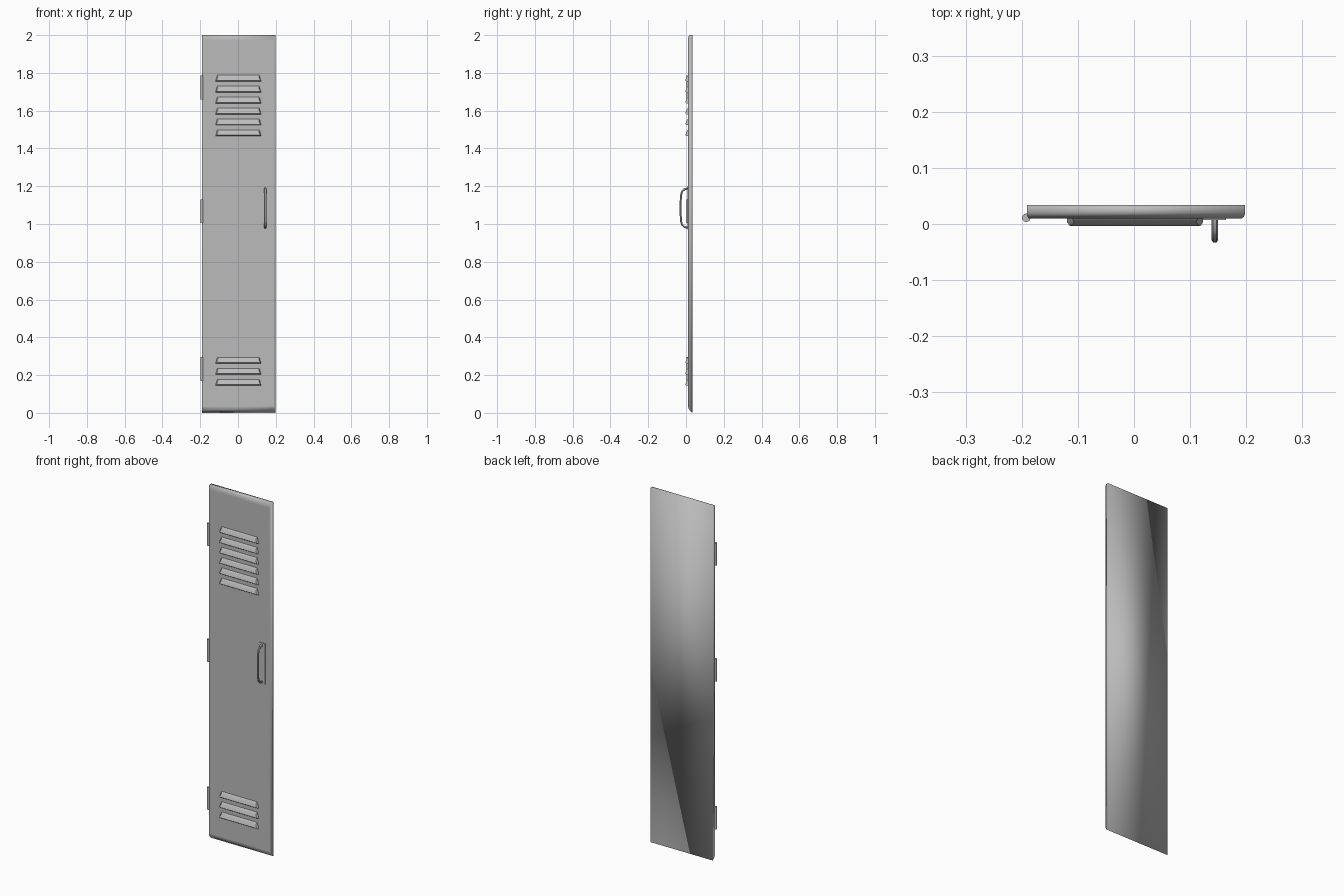
import bpy
import bmesh

if "Cube" in bpy.data.objects:
    bpy.data.objects.remove(bpy.data.objects["Cube"])

GREY = (0.5, 0.5, 0.5, 1)
paint = bpy.data.materials.new("grey paint")
paint.use_nodes = True
paint.diffuse_color = GREY
paint.node_tree.nodes["Principled BSDF"].inputs["Base Color"].default_value = GREY


def finish(obj, angle=None):
    """Paint an object and smooth it, keeping edges over the angle sharp."""
    obj.data.materials.append(paint)
    bpy.ops.object.select_all(action="DESELECT")
    obj.select_set(True)
    bpy.context.view_layer.objects.active = obj
    if angle is None:
        bpy.ops.object.shade_smooth()
    else:
        bpy.ops.object.shade_smooth_by_angle(angle=angle)


def loft(name, rings, angle=None):
    """Join four-cornered rings, back to front, into a closed solid."""
    bm = bmesh.new()
    loops = [[bm.verts.new(p) for p in ring] for ring in rings]
    for a, b in zip(loops, loops[1:]):
        for i in range(4):
            j = (i + 1) % 4
            bm.faces.new((a[i], a[j], b[j], b[i]))
    bm.faces.new(loops[0])
    bm.faces.new(loops[-1])
    bmesh.ops.recalc_face_normals(bm, faces=bm.faces)
    mesh = bpy.data.meshes.new(name)
    bm.to_mesh(mesh)
    bm.free()
    obj = bpy.data.objects.new(name, mesh)
    bpy.context.collection.objects.link(obj)
    finish(obj, angle)


def rect(y, x0, x1, z0, z1):
    return [(x0, y, z0), (x1, y, z0), (x1, y, z1), (x0, y, z1)]


# Door panel: rounded front rim, long slope along the bottom
loft("door_panel", [
    rect(0.034, -0.191, 0.198, 0, 2),
    rect(0.019, -0.191, 0.198, 0.014, 2),
    rect(0.013, -0.19, 0.196, 0.024, 1.995),
    rect(0.01, -0.188, 0.192, 0.033, 1.975),
    rect(0.01, -0.186, 0.19, 0.035, 1.973),
])


# Louvers: pressed hoods, deepest along the lower lip
def louver(name, z):
    def ring(y_low, y_high, low, high, z_low, z_high):
        c = 0.002
        return [(c - low, y_low, z_low), (c + low, y_low, z_low),
                (c + high, y_high, z_high), (c - high, y_high, z_high)]
    loft(name, [
        ring(0.012, 0.012, 0.121, 0.112, z, z + 0.034),
        ring(0.003, 0.008, 0.121, 0.111, z, z + 0.031),
        ring(-0.004, 0.003, 0.116, 0.108, z + 0.005, z + 0.023),
    ], 0.6)


for prefix, start, count in (("upper", 1.465, 6), ("lower", 0.145, 3)):
    for i in range(count):
        louver(f"{prefix}_louver_{i + 1}", start + i * 0.058)

# Hinge barrels on the right edge
for label, z in (("bottom", 0.233), ("middle", 1.068), ("top", 1.722)):
    bpy.ops.mesh.primitive_cylinder_add(
        vertices=16, radius=0.0075, depth=0.126, location=(-0.192, 0.011, z))
    hinge = bpy.context.object
    hinge.name = label + "_hinge"
    finish(hinge, 0.7)

# Handle backing plate
loft("handle_plate", [
    rect(0.012, 0.123, 0.164, 0.97, 1.2),
    rect(0.007, 0.123, 0.164, 0.97, 1.2),
], 0.5)

# Handle grip: a bent bar swept along a path, made into a mesh
curve = bpy.data.curves.new("handle_grip", "CURVE")
curve.dimensions = "3D"
curve.bevel_depth = 0.006
curve.bevel_resolution = 1
curve.use_fill_caps = True
half = [(0.01, 0.104), (-0.008, 0.1), (-0.021, 0.088), (-0.026, 0.07), (-0.028, 0.04)]
path = [(y, 1.084 + h) for y, h in half] + [(y, 1.084 - h) for y, h in reversed(half)]
spline = curve.splines.new("POLY")
spline.points.add(len(path) - 1)
for point, (y, z) in zip(spline.points, path):
    point.co = (0.144, y, z, 1)
grip = bpy.data.objects.new("handle_grip", curve)
bpy.context.collection.objects.link(grip)
bpy.ops.object.select_all(action="DESELECT")
grip.select_set(True)
bpy.context.view_layer.objects.active = grip
bpy.ops.object.convert(target="MESH")
finish(bpy.context.object, 0.8)
